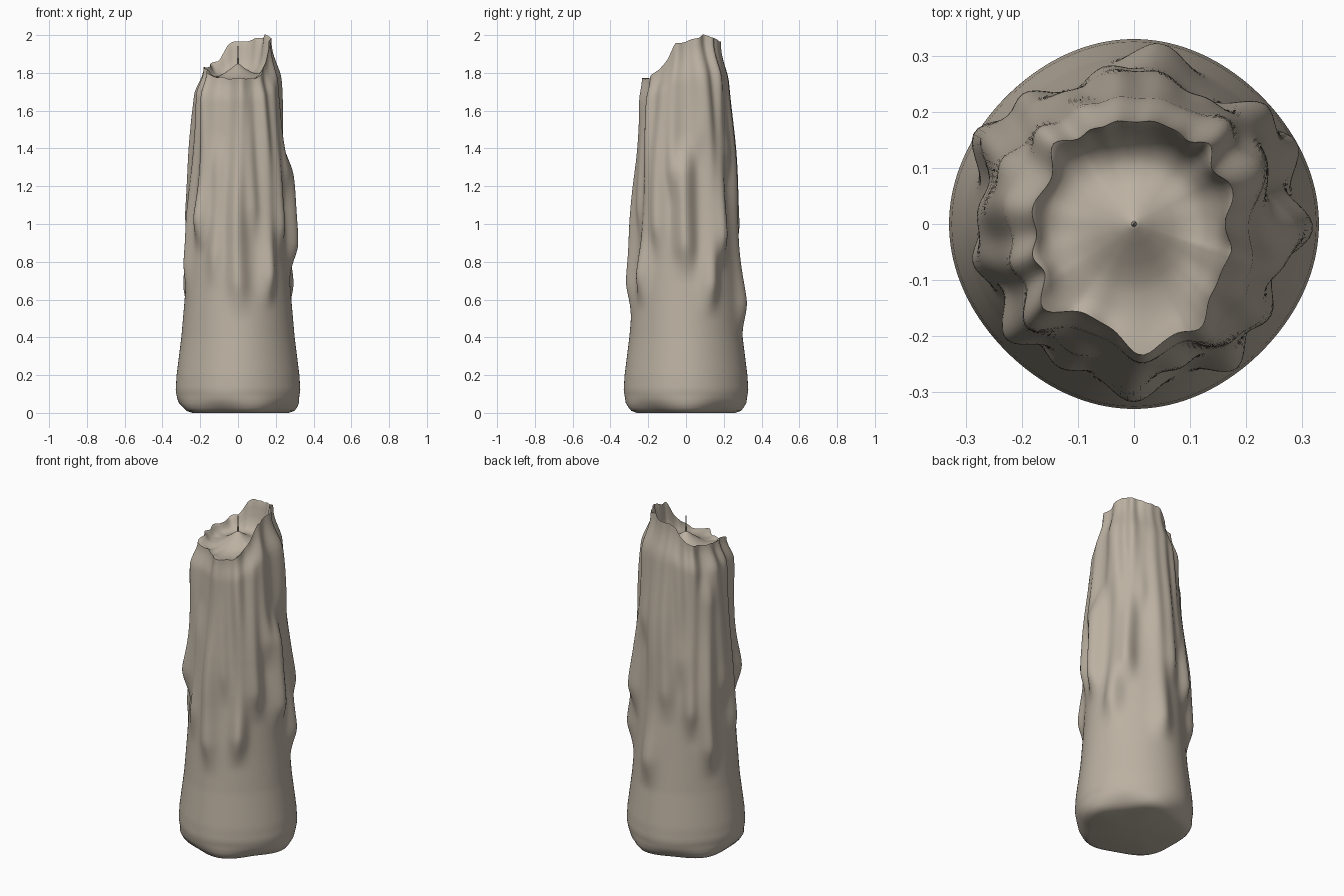
import bpy, bmesh, math

cube = bpy.data.objects.get("Cube")
if cube:
    bpy.data.objects.remove(cube, do_unlink=True)

SIDES = 160

# Column radius by height, and rim height by angle
COLUMN = [(0, .25), (.012, .285), (.05, .314), (.12, .326), (.2, .321), (.4, .296), (.6, .28),
          (.9, .258), (1.2, .241), (1.5, .22), (1.75, .204), (1.9, .184), (2.0, .16)]
RIM = [(0, 1.965), (30, 2.0), (55, 1.985), (75, 1.965), (95, 1.97), (108, 1.94), (125, 1.86),
       (150, 1.835), (180, 1.825), (215, 1.815), (235, 1.775), (270, 1.77), (295, 1.77),
       (312, 1.81), (328, 1.88), (342, 1.955), (360, 1.965)]

# Wax drips: angle, angular width, thickness, top, bottom
DRIPS = [(0, 11, .058, 1.5, .8), (28, 10, .042, 2.2, .6), (45, 9, .045, 2.2, .85),
         (62, 9, .024, 2.2, 1.3), (80, 11, .036, 2.2, .5), (99, 10, .036, 2.2, .9),
         (116, 9, .026, 2.2, 1.1), (133, 9, .038, 2.2, .8), (152, 10, .056, 1.75, .58),
         (174, 12, .034, 2.2, .95), (196, 9, .026, 2.2, .7), (222, 10, .054, 2.2, .95),
         (242, 9, .024, 1.5, .75), (271, 10, .046, 2.2, .6), (288, 8, .02, 2.2, 1.0),
         (305, 9, .04, 2.2, .65), (326, 10, .04, 1.9, .9), (344, 9, .026, 2.2, 1.2),
         (14, 9, .022, 2.2, 1.4)]


def curve(points, x):
    for (x0, y0), (x1, y1) in zip(points, points[1:]):
        if x <= x1:
            return y0 + (y1 - y0) * max(0, (x - x0) / (x1 - x0))
    return points[-1][1]


def smooth(a, b, x):
    t = min(1, max(0, (x - a) / (b - a)))
    return t * t * (3 - 2 * t)


def outer_radius(deg, z):
    r = curve(COLUMN, z)
    a = math.radians(deg)
    # Gentle lumps in the foot
    r += .004 * math.cos(4 * a) * (1 - smooth(.3, 1, z))
    r += .014 * math.sin(5 * a + 1.5) * (1 - smooth(0, .09, z))
    for angle, width, thick, top, bottom in DRIPS:
        wander = 2.5 * math.sin(z * 4 + angle)
        d = (deg - angle - wander + 180) % 360 - 180
        reach = smooth(bottom - .12, bottom + .1, z) * (1 - smooth(top - .25, top, z))
        swell = .85 + .2 * math.sin(z * 7 + angle) + .2 * math.exp(-((z - bottom - .1) / .12) ** 2)
        r += thick * swell * reach * math.exp(-(d / width) ** 2)
    return r


def rim_height(deg):
    a = math.radians(deg)
    return curve(RIM, deg) + .005 * math.sin(13 * a) * math.sin(2.5 * a)


def rim_radius(deg):
    pinch = .05 + .1 * max(0, -math.cos(math.radians(deg)))
    return outer_radius(deg, rim_height(deg)) * (1 - pinch)


def melted_candle():
    bm = bmesh.new()
    angles = [360 * i / SIDES for i in range(SIDES)]
    rows = []

    def add_row(point):
        row = []
        for deg in angles:
            r, z = point(deg)
            a = math.radians(deg)
            row.append(bm.verts.new((r * math.cos(a), r * math.sin(a), z)))
        rows.append(row)

    # Outer wall, stretched upward toward the uneven rim
    for t in [0, .006, .015, .03, .045] + [.06 + .94 * i / 90 for i in range(91)]:
        def wall(deg, t=t):
            z = 1.77 * t + (rim_height(deg) - 1.77) * t ** 7
            r, blend = outer_radius(deg, z), smooth(.93, 1, t)
            return r + (rim_radius(deg) - r) * blend, z
        add_row(wall)

    # Melted bowl: blends from the rim outline to a round, dished floor
    for round_share, radius, drop, floor in [
            (.2, .165, .04, 1.76), (.45, .16, .2, 1.76), (.7, .155, .45, 1.76),
            (.9, .145, .68, 1.765), (1, .125, .83, 1.77), (1, .1, .92, 1.78),
            (1, .07, .97, 1.8), (1, .035, 1, 1.825), (1, .01, 1, 1.845)]:
        def bowl(deg, s=round_share, radius=radius, drop=drop, floor=floor):
            h, r = rim_height(deg), rim_radius(deg)
            return r + (min(radius, r) - r) * s, h + (floor - h) * drop
        add_row(bowl)

    for low, high in zip(rows, rows[1:]):
        for i in range(SIDES):
            j = (i + 1) % SIDES
            bm.faces.new((low[i], low[j], high[j], high[i]))

    # Flat underside and bowl centre
    for row, z in ((rows[0][::-1], 0), (rows[-1], 1.85)):
        centre = bm.verts.new((0, 0, z))
        for i in range(SIDES):
            bm.faces.new((row[i], row[(i + 1) % SIDES], centre))
    mesh = bpy.data.meshes.new("candle_body")
    bm.to_mesh(mesh)
    bm.free()
    body = bpy.data.objects.new("candle_body", mesh)
    bpy.context.collection.objects.link(body)
    return body


wax = bpy.data.materials.new("warm_grey_wax")
wax.use_nodes = True
colour = (.50, .44, .36, 1)
wax.diffuse_color = colour
wax.node_tree.nodes["Principled BSDF"].inputs["Base Color"].default_value = colour

body = melted_candle()

# Thin wick
bpy.ops.mesh.primitive_cone_add(vertices=8, radius1=.006, radius2=.001, depth=.12, location=(0, 0, 1.89))
wick = bpy.context.object
wick.name = "wick"

for part in (body, wick):
    part.data.materials.append(wax)
    bpy.ops.object.select_all(action='DESELECT')
    part.select_set(True)
    bpy.context.view_layer.objects.active = part
    bpy.ops.object.shade_smooth_by_angle(angle=math.radians(60))
